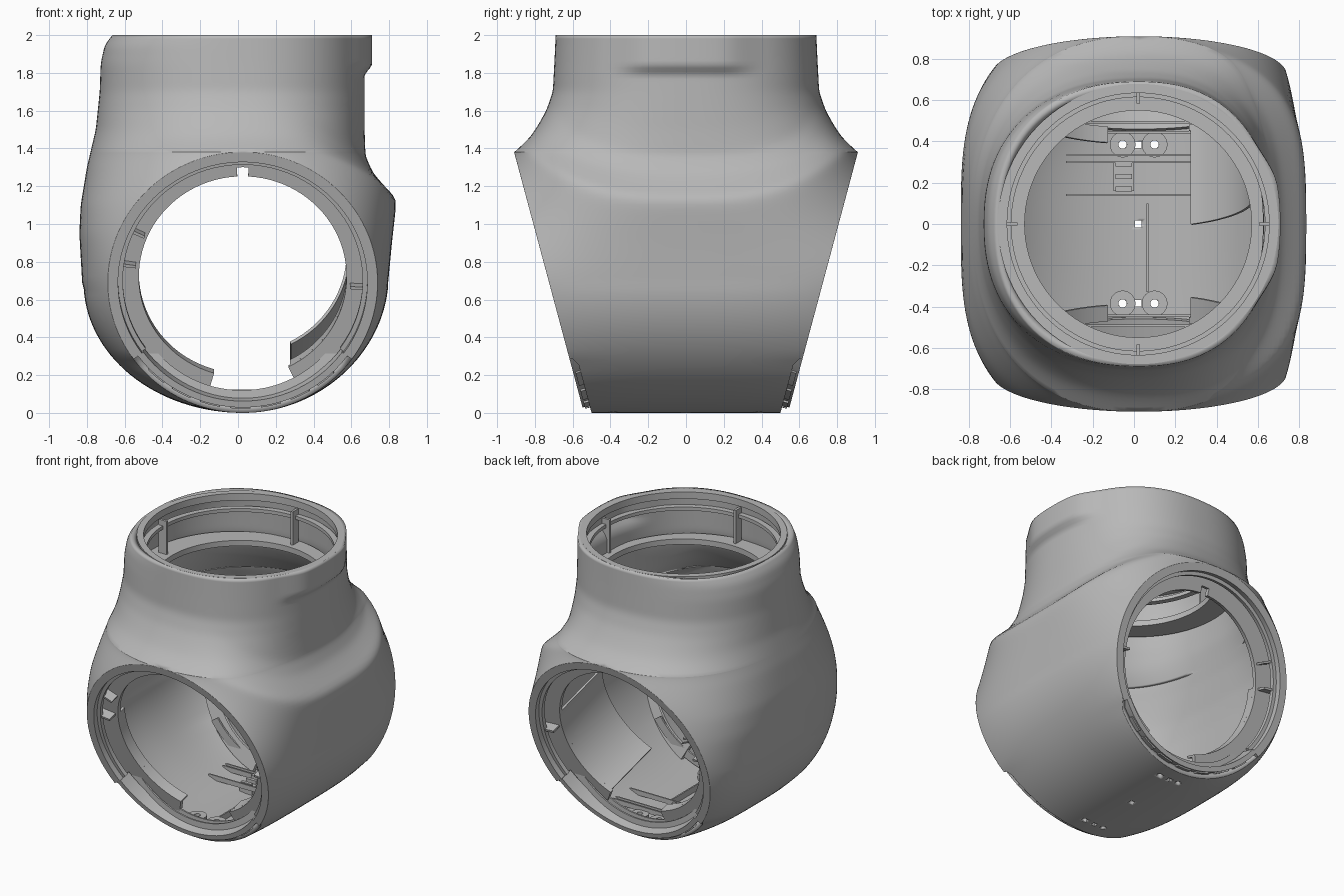
import bpy, bmesh
from math import sin, cos, pi, sqrt, radians
from mathutils import Matrix, Vector

cube = bpy.data.objects.get("Cube")
if cube:
    bpy.data.objects.remove(cube)

grey = bpy.data.materials.new("shell grey")
grey.use_nodes = True
grey.diffuse_color = (0.48, 0.48, 0.48, 1)
grey.node_tree.nodes["Principled BSDF"].inputs["Base Color"].default_value = (0.48, 0.48, 0.48, 1)

CX, RIM, HALF = 0.025, 0.714, 0.69      # port centre, port radius, half port height


def add_object(name, bm, angle=35):
    bmesh.ops.recalc_face_normals(bm, faces=bm.faces)
    mesh = bpy.data.meshes.new(name)
    bm.to_mesh(mesh)
    bm.free()
    mesh.materials.append(grey)
    obj = bpy.data.objects.new(name, mesh)
    bpy.context.collection.objects.link(obj)
    bpy.ops.object.select_all(action='DESELECT')
    obj.select_set(True)
    bpy.context.view_layer.objects.active = obj
    bpy.ops.object.shade_smooth_by_angle(angle=radians(angle))
    return obj


def linear(table, z):
    for (z0, v0), (z1, v1) in zip(table, table[1:]):
        if z <= z1:
            break
    return v0 + (v1 - v0) * (z - z0) / (z1 - z0)


def lookup(table, z, blur=.03):
    """Table value with softened corners."""
    return sum(linear(table, z + blur * i / 2) * (3 - abs(i)) for i in range(-2, 3)) / 9


def smooth(a, b, z):
    t = min(1, max(0, (z - a) / (b - a)))
    return t * t * (3 - 2 * t)


# Shell profiles: half widths to each side and half depth, by height
RIGHT = [(.69, .77), (.9, .79), (1.08, .81), (1.14, .81), (1.19, .76), (1.27, .69), (1.36, .65),
         (1.5, .645), (2, .645)]
LEFT = [(.69, .85), (.95, .865), (1.1, .858), (1.3, .825), (1.5, .778), (1.7, .757), (1.85, .752),
        (1.95, .73), (2, .69)]
DEPTH = [(1.38, .91), (1.42, .865), (1.46, .825), (1.52, .785), (1.6, .74), (1.7, .705),
         (1.85, .697), (2, .69)]


def section(z, side, theta):
    s = abs(sin(theta))
    chord = RIM * sqrt(max(0, 1 - ((z - HALF) / HALF) ** 2)) if z < 1.38 else 0
    if z < HALF:
        width = chord * (1.18 if side < 0 else 1.03 + .05 * z / HALF)
    elif side < 0:
        width = lookup(LEFT, z)
    else:
        # the ledge climbs towards the ports; a short bump sits at the neck's top
        climb = .3 * s ** 3 * smooth(HALF, 1.1, z)
        width = lookup(RIGHT, z - climb) + .04 * smooth(1.78, 1.85, z) * (1 - smooth(.28, .6, s))
    depth = lookup(DEPTH, z) if z > 1.38 else .54 + .268 * z - .04 * (1 - smooth(.26, .3, z))
    blend = smooth(.9, 1.45, z)
    p, k = 3.4 - 1.1 * blend, 2 + .3 * blend
    ratio = (chord / width) ** k if width > 1e-6 else 1
    x = width * max(0, 1 - (1 - ratio) * s ** p) ** (1 / k)
    return (CX + side * x, depth * sin(theta), z)


# Outer shell: two side skins joined at the neck, leaving round ports front and back
rows = [HALF - HALF * cos(pi * i / 64) for i in range(65)] + [1.38 + .62 * i / 32 for i in range(1, 33)]
COLS = 56
bm = bmesh.new()
for side in (-1, 1):
    grid = [[bm.verts.new(section(z, side, pi * (j / COLS - .5))) for j in range(COLS + 1)] for z in rows]
    for a, b in zip(grid, grid[1:]):
        for j in range(COLS):
            bm.faces.new((a[j], a[j + 1], b[j + 1], b[j]))
bmesh.ops.remove_doubles(bm, verts=bm.verts, dist=1e-4)
shell = add_object("outer_shell", bm)
wall = shell.modifiers.new("wall", 'SOLIDIFY')
wall.thickness, wall.offset = .045, -1

# Holes through the floor
bm = bmesh.new()
BOSSES = [(x, y) for x in (-.055, .1) for y in (-.385, .385)]
for x, y in BOSSES:
    bmesh.ops.create_cone(bm, cap_ends=True, segments=20, radius1=.02, radius2=.02, depth=.4,
                          matrix=Matrix.Translation((x, y, 0)))
for y in (-.385, 0, .385):
    bmesh.ops.create_cube(bm, size=1, matrix=Matrix.Translation((.02, y, 0)) @ Matrix.Diagonal((.032, .032, .4, 1)))
cutter = add_object("floor_hole_cutter", bm)
cutter.hide_render = True
cut = shell.modifiers.new("holes", 'BOOLEAN')
cut.operation, cut.object = 'DIFFERENCE', cutter
bpy.context.view_layer.objects.active = shell
for m in ("wall", "holes"):
    bpy.ops.object.modifier_apply(modifier=m)
bpy.data.objects.remove(cutter)


# Frames of the three openings: centre, up direction, inward direction
def frame(origin, up, inward):
    return Vector(origin), Vector(up).normalized(), Vector(inward).normalized()


front = frame((CX, -.725, .69), (0, -.268, 1), (0, 1, .268))
back = frame((CX, .725, .69), (0, .268, 1), (0, -1, .268))
neck = frame((.02, 0, 2), (0, 1, 0), (0, 0, -1))


def arc(name, port, r0, r1, d0, d1, a0=0, a1=360, shift=0):
    """Band between two radii and two depths, over an angle range."""
    origin, up, inward = port
    full = a1 - a0 == 360
    n = max(2, round((a1 - a0) / 4))
    bm = bmesh.new()
    rings = []
    for i in range(n if full else n + 1):
        t = radians(a0 + (a1 - a0) * i / n)
        rings.append([bm.verts.new(origin + Vector((r * cos(t) + s, 0, 0)) + up * r * sin(t) + inward * d)
                      for r, d, s in ((r0, d0, 0), (r1, d0, shift), (r1, d1, shift), (r0, d1, 0))])
    for a, b in zip(rings, rings[1:] + (rings[:1] if full else [])):
        for j in range(4):
            bm.faces.new((a[j], a[j - 1], b[j - 1], b[j]))
    if not full:
        bm.faces.new(rings[0])
        bm.faces.new(rings[-1])
    return add_object(name, bm)


def box(name, x, y, z):
    bm = bmesh.new()
    mid = [(a + b) / 2 for a, b in (x, y, z)]
    size = [b - a for a, b in (x, y, z)]
    bmesh.ops.create_cube(bm, size=1, matrix=Matrix.Translation(mid) @ Matrix.Diagonal((*size, 1)))
    return add_object(name, bm)


# Side ports: rim, recessed lower lip with clips, notched flange, collar walls and ribs
for label, port, reach in (("front", front, .25), ("back", back, .62)):
    arc(label + "_rim", port, .66, RIM, 0, .04, -36, 216)
    arc(label + "_lower_lip", port, .65, .685, 0, .1, 216, 324)
    for i in range(7):
        a = 224 + i * 13.5
        arc(label + "_clip", port, .68, .695, .012, .045, a, a + 9)
    arc(label + "_step", port, .635, .675, .04, .07, -36, 216)
    arc(label + "_flange_right", port, .55, .7, .12, .15, -64, 87)
    arc(label + "_flange_left", port, .55, .7, .12, .15, 93, 254)
    arc(label + "_flange_bridge", port, .6, .7, .12, .15, 87, 93)
    arc(label + "_collar_right", port, .55, .565, .15, reach, -63, 8)
    arc(label + "_collar_left", port, .55, .565, .15, .2, 172, 254)
    for a in (-5, 155, 172):
        arc(label + "_rib", port, .57, .68, .05, .13, a, a + 1.5)

# Neck: rim, ledge, groove ring and small ribs
arc("neck_rim", neck, .635, .68, 0, .05)
arc("neck_groove_ring", neck, .615, .655, .1, .125)
arc("neck_ledge", neck, .55, .665, .3, .34, shift=-.045)
for a in (0, 90, 180, 270):
    arc("neck_rib", neck, .585, .65, .06, .3, a - .8, a + .8)

# Floor: screw bosses, rails and a small connector
for x, y in BOSSES:
    arc("screw_boss", frame((x, y, .1), (0, 1, 0), (0, 0, -1)), .02, .062, 0, .07)
for y in (.14, .3, .335):
    box("floor_rail", (-.33, .35), (y - .005, y + .005), (.09, .125))
box("floor_divider", (.06, .07), (-.33, .1), (.03, .09))
box("connector_base", (-.1, 0), (.16, .3), (.035, .1))
for y in (.17, .23, .29):
    box("connector_pin", (-.09, -.01), (y - .012, y + .012), (.1, .125))

# Curved inner guides behind the ports
for y in (-1, 1):
    port = frame((.02, y * .5, .72), (0, 0, 1), (0, -y, 0))
    for d in (0, .05):
        arc("inner_guide", port, .6, .66, d, d + .012, 215, 325)
